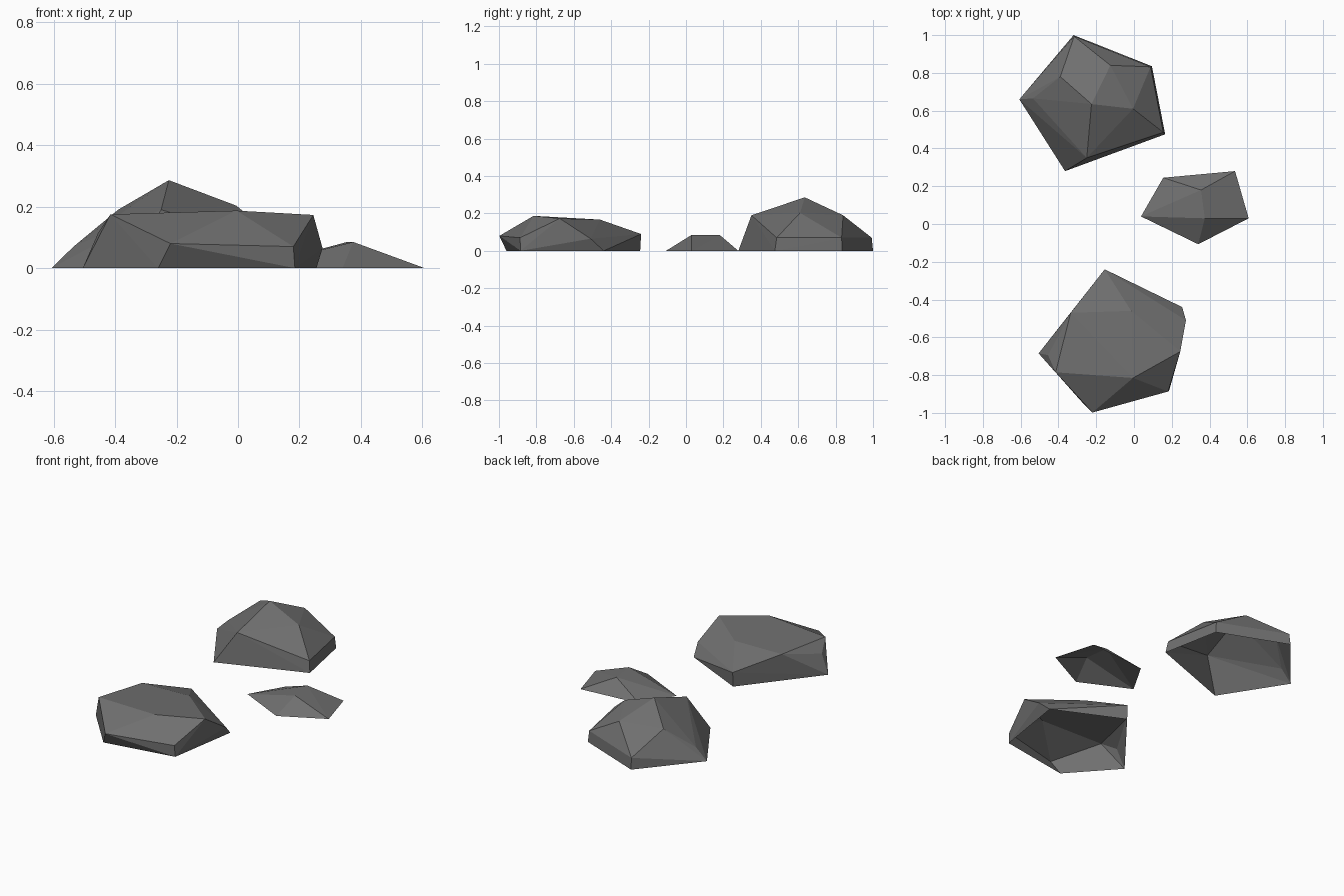
import bpy, bmesh

if "Cube" in bpy.data.objects:
    bpy.data.objects.remove(bpy.data.objects["Cube"])

stone = bpy.data.materials.new("stone grey")
stone.diffuse_color = (0.16, 0.16, 0.16, 1)
stone.use_nodes = True
stone.node_tree.nodes["Principled BSDF"].inputs["Base Color"].default_value = stone.diffuse_color


def rock(name, base, upper):
    """Faceted boulder: convex hull of ground outline and upper corners, open underneath."""
    bm = bmesh.new()
    for x, y in base:
        bm.verts.new((x, y, 0))
    for p in upper:
        bm.verts.new(p)
    bmesh.ops.convex_hull(bm, input=bm.verts[:])
    under = [f for f in bm.faces if all(v.co.z < 0.001 for v in f.verts)]
    bmesh.ops.delete(bm, geom=under, context='FACES')
    loose = [v for v in bm.verts if not v.link_faces]
    bmesh.ops.delete(bm, geom=loose, context='VERTS')
    bmesh.ops.recalc_face_normals(bm, faces=bm.faces[:])
    # keep normals pointing outward on the open shell
    if sum(f.normal.z * f.calc_area() for f in bm.faces) < 0:
        bmesh.ops.reverse_faces(bm, faces=bm.faces[:])
    me = bpy.data.meshes.new(name)
    bm.to_mesh(me)
    bm.free()
    me.materials.append(stone)
    ob = bpy.data.objects.new(name, me)
    bpy.context.collection.objects.link(ob)
    return ob


# tall boulder at the back
rock("back_rock",
     [(-0.32, 1.0), (0.095, 0.835), (0.165, 0.475), (-0.365, 0.28), (-0.607, 0.66)],
     [(-0.535, 0.665, 0.07), (-0.317, 0.993, 0.07), (0.088, 0.832, 0.07),
      (0.155, 0.485, 0.07), (-0.25, 0.35, 0.19), (-0.39, 0.78, 0.19),
      (-0.125, 0.84, 0.19), (-0.005, 0.61, 0.203), (-0.225, 0.635, 0.286)])

# flat-topped boulder at the front
rock("front_rock",
     [(-0.155, -0.245), (0.255, -0.44), (0.185, -0.885), (-0.26, -0.96), (-0.505, -0.685)],
     [(-0.22, -0.998, 0.08), (0.18, -0.887, 0.07), (0.275, -0.51, 0.065),
      (0.245, -0.675, 0.173), (-0.005, -0.815, 0.187), (-0.415, -0.785, 0.175),
      (-0.455, -0.694, 0.115), (-0.335, -0.47, 0.165), (-0.155, -0.24, 0.09),
      (-0.015, -0.46, 0.167)])

# small low stone
rock("small_rock",
     [(0.155, 0.245), (0.535, 0.28), (0.607, 0.03), (0.34, -0.107), (0.037, 0.04)],
     [(0.355, 0.18, 0.085), (0.375, 0.03, 0.085)])
